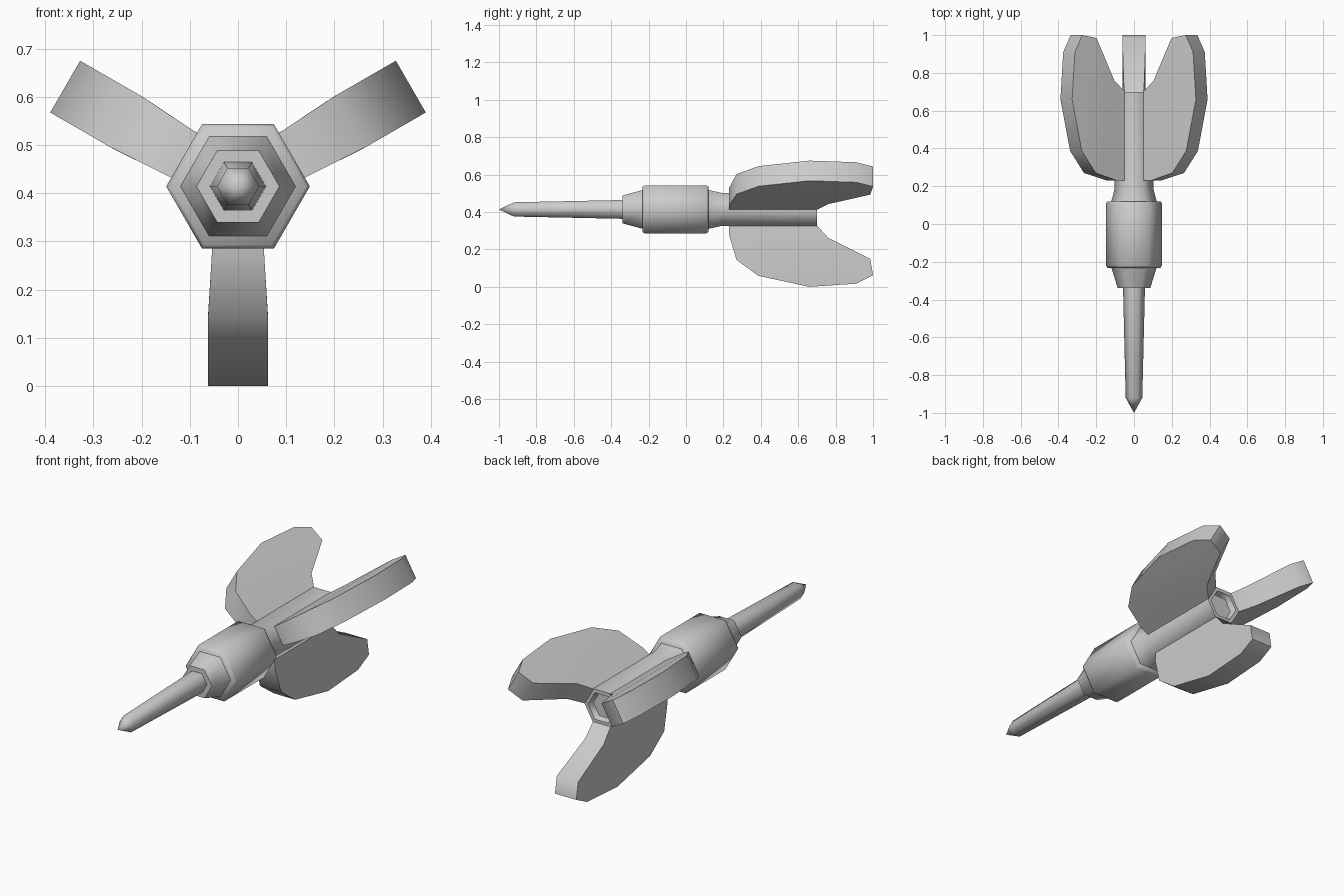
import bpy, bmesh, math
from mathutils import Matrix, Vector

if "Cube" in bpy.data.objects:
    bpy.data.objects.remove(bpy.data.objects["Cube"])

AXIS_Z = 0.414


def finish(bm, name):
    bmesh.ops.recalc_face_normals(bm, faces=bm.faces)
    mesh = bpy.data.meshes.new(name)
    bm.to_mesh(mesh)
    bm.free()
    obj = bpy.data.objects.new(name, mesh)
    bpy.context.collection.objects.link(obj)
    bpy.ops.object.select_all(action='DESELECT')
    obj.select_set(True)
    bpy.context.view_layer.objects.active = obj
    bpy.ops.object.shade_smooth_by_angle(angle=math.radians(62))
    return obj


def hex_lathe(name, profile):
    """Six-sided turned part along y from (y, corner radius) pairs."""
    bm = bmesh.new()
    rings = []
    for y, r in profile:
        if r == 0:
            rings.append([bm.verts.new((0, y, AXIS_Z))] * 6)
        else:
            rings.append([bm.verts.new((r * math.cos(k * math.pi / 3), y,
                                        AXIS_Z + r * math.sin(k * math.pi / 3)))
                          for k in range(6)])
    for a, b in zip(rings, rings[1:]):
        for k in range(6):
            n = (k + 1) % 6
            bm.faces.new(list(dict.fromkeys((a[k], a[n], b[n], b[k]))))
    return finish(bm, name)


def fin(name, angle):
    """Thick flight that widens away from the stem; outline is (y, distance from axis)."""
    inner_front = [(0.23, 0.085), (0.23, 0.135), (0.27, 0.27)]
    outer = [(0.387, 0.355), (0.66, 0.414), (0.91, 0.397), (1.0, 0.352)]
    inner_back = [(0.985, 0.265), (0.76, 0.152), (0.70, 0.085)]
    outline = inner_front + outer + inner_back
    turn = Matrix.Rotation(angle, 3, 'Y')
    bm = bmesh.new()
    sides = []
    for s in (-1, 1):
        loop = []
        for y, d in outline:
            w = 0.051 + 0.011 * min(1, max(0, (d - 0.089) / 0.176))
            loop.append(bm.verts.new(turn @ Vector((s * w, y, -d)) + Vector((0, 0, AXIS_Z))))
        bm.faces.new(loop[:3] + loop[7:])   # tapered root
        bm.faces.new(loop[2:8])             # flat outer blade
        sides.append(loop)
    a, b = sides
    for i in range(len(a)):
        n = (i + 1) % len(a)
        bm.faces.new((a[i], a[n], b[n], b[i]))
    return finish(bm, name)


# Needle and its collar
hex_lathe("needle", [(-1.0, 0), (-0.92, 0.044), (-0.34, 0.058)])
hex_lathe("collar", [(-0.34, 0), (-0.34, 0.086), (-0.23, 0.12)])

# Grip barrel with small rounded rims
hex_lathe("barrel", [(-0.232, 0), (-0.232, 0.14), (-0.22, 0.149),
                     (0.108, 0.149), (0.12, 0.14), (0.12, 0)])

# Stem with a shallow socket at the rear
hex_lathe("stem", [(0.12, 0.12), (0.19, 0.102), (0.70, 0.102),
                   (0.70, 0.08), (0.67, 0.07), (0.67, 0)])

# Three flights
for i in range(3):
    fin(f"flight_{i + 1}", i * math.tau / 3)
